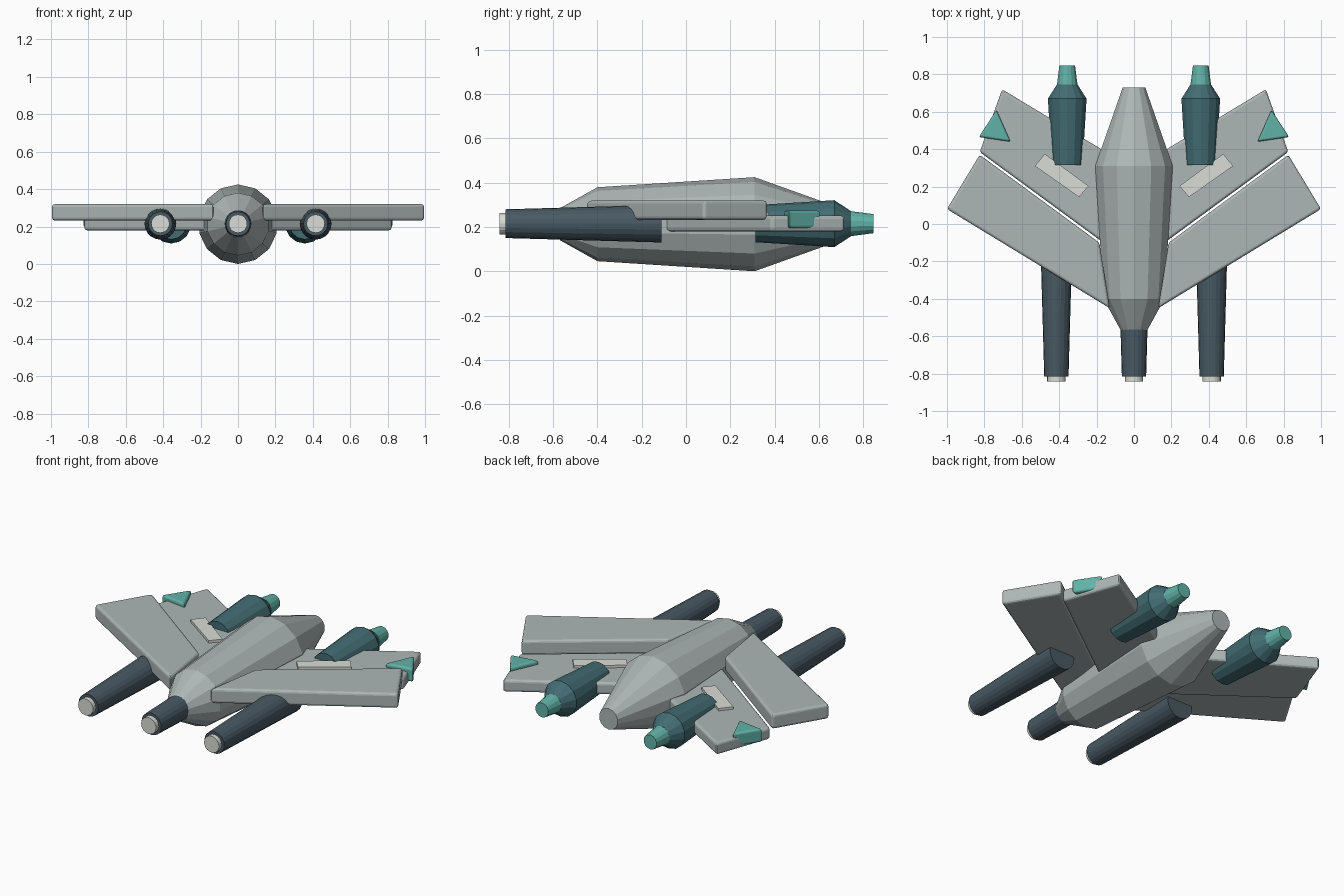
import bpy, bmesh
from math import sin, cos, pi

if "Cube" in bpy.data.objects:
    bpy.data.objects.remove(bpy.data.objects["Cube"])

ZC = 0.215  # common axis height


def material(name, rgb):
    m = bpy.data.materials.new(name)
    m.diffuse_color = (*rgb, 1)
    m.use_nodes = True
    m.node_tree.nodes["Principled BSDF"].inputs["Base Color"].default_value = m.diffuse_color
    return m


HULL = material("hull_grey", (0.42, 0.47, 0.47))
GUN = material("gun_slate", (0.065, 0.10, 0.125))
ENGINE = material("engine_blue", (0.055, 0.15, 0.17))
TEAL = material("teal", (0.12, 0.45, 0.39))
PALE = material("pale", (0.70, 0.72, 0.67))


def finish(name, bm, mat):
    bmesh.ops.recalc_face_normals(bm, faces=bm.faces)
    me = bpy.data.meshes.new(name)
    bm.to_mesh(me)
    bm.free()
    me.materials.append(mat)
    ob = bpy.data.objects.new(name, me)
    bpy.context.collection.objects.link(ob)
    return ob


def turned(name, x, profile, sides, mat, z=ZC):
    """Faceted solid turned about a y axis; profile holds (y, radius)."""
    bm = bmesh.new()
    rings = []
    for y, r in profile:
        angles = [2 * pi * i / sides for i in range(sides)]
        rings.append([bm.verts.new((x + r * sin(a), y, z + r * cos(a))) for a in angles])
    for a, b in zip(rings, rings[1:]):
        for i in range(sides):
            j = (i + 1) % sides
            bm.faces.new((a[i], a[j], b[j], b[i]))
    bm.faces.new(rings[0])
    bm.faces.new(rings[-1])
    return finish(name, bm, mat)


def plate(name, side, outline, z0, z1, mat, bevel=0.0):
    """Flat plate from a right-hand outline, mirrored by side."""
    bm = bmesh.new()
    low = [bm.verts.new((side * x, y, z0)) for x, y in outline]
    high = [bm.verts.new((side * x, y, z1)) for x, y in outline]
    bm.faces.new(low)
    bm.faces.new(high)
    for i in range(len(low)):
        j = (i + 1) % len(low)
        bm.faces.new((low[i], low[j], high[j], high[i]))
    ob = finish(name, bm, mat)
    if bevel:
        mod = ob.modifiers.new("rounded_edges", "BEVEL")
        mod.width = bevel
        mod.segments = 3
    return ob


def gun(name, x):
    turned(name + "_barrel", x, [(-0.815, 0.065), (-0.11, 0.085)], 20, GUN)
    turned(name + "_muzzle", x, [(-0.842, 0.049), (-0.80, 0.049)], 20, PALE)


# fuselage
turned("fuselage", 0, [(-0.57, 0.072), (-0.40, 0.167), (0.31, 0.2125), (0.73, 0.062)], 14, HULL, 0.2125)
gun("centre_gun", 0)

FRONT_WING = [(0.13, -0.45), (1.0, 0.08), (0.825, 0.37), (0.185, -0.10)]
REAR_WING = [(0.15, -0.11), (0.825, 0.385), (0.705, 0.72), (0.15, 0.385)]
FIN = [(0.735, 0.61), (0.83, 0.465), (0.66, 0.44)]
STRIP = [(0.477, 0.375), (0.243, 0.203), (0.294, 0.144), (0.53, 0.31)]

for label, s in (("left", -1), ("right", 1)):
    # wings
    plate(label + "_front_wing", s, FRONT_WING, 0.232, 0.32, HULL, 0.015)
    plate(label + "_rear_wing", s, REAR_WING, 0.18, 0.252, HULL, 0.015)
    # wing details
    plate(label + "_wing_fin", s, FIN, 0.195, 0.275, TEAL, 0.012)
    plate(label + "_wing_strip", s, STRIP, 0.24, 0.267, PALE)
    # guns and engines
    gun(label + "_gun", s * 0.415)
    turned(label + "_engine", s * 0.357,
           [(0.315, 0.084), (0.67, 0.106), (0.745, 0.057)], 14, ENGINE)
    turned(label + "_nozzle", s * 0.357, [(0.74, 0.057), (0.847, 0.043)], 14, TEAL)
